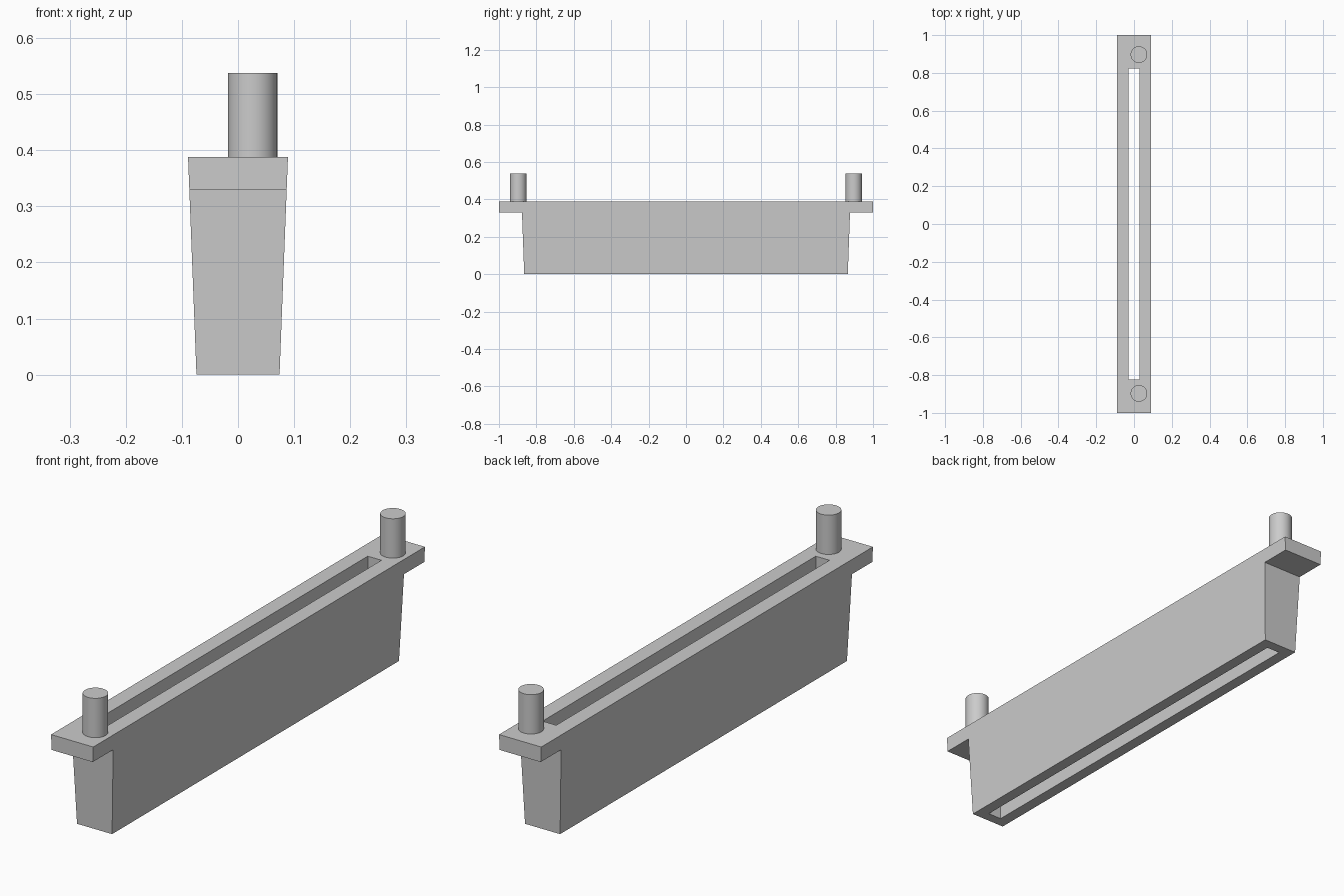
import bpy
import bmesh

if "Cube" in bpy.data.objects:
    bpy.data.objects.remove(bpy.data.objects["Cube"])

TOP = 0.388          # height of the body's upper face
FLANGE_Z = 0.33      # underside of the end tabs
PIN_TOP = 0.538

grey = bpy.data.materials.new("light grey")
grey.diffuse_color = (0.6, 0.6, 0.6, 1)
grey.use_nodes = True
grey.node_tree.nodes["Principled BSDF"].inputs["Base Color"].default_value = grey.diffuse_color


def half_width(z):
    """Half thickness of the body, with draft from bottom to top."""
    return 0.074 + 0.015 * z / TOP


# Body: T-shaped side profile spanned between two drafted sides
half = [(0.865, 0), (0.877, FLANGE_Z), (1.0, FLANGE_Z), (1.0, TOP)]
profile = half + [(-y, z) for y, z in reversed(half)]
bm = bmesh.new()
right, left = [[bm.verts.new((s * half_width(z), y, z)) for y, z in profile]
               for s in (1, -1)]
bm.faces.new(right)
bm.faces.new(left[::-1])
for i in range(len(profile)):
    j = (i + 1) % len(profile)
    bm.faces.new((right[i], left[i], left[j], right[j]))
bmesh.ops.recalc_face_normals(bm, faces=bm.faces)
mesh = bpy.data.meshes.new("slotted_body")
bm.to_mesh(mesh)
bm.free()
body = bpy.data.objects.new("slotted_body", mesh)
bpy.context.collection.objects.link(body)
mesh.materials.append(grey)

# Long slot cut straight through from top to bottom
bpy.ops.mesh.primitive_cube_add(size=1, location=(0, 0, TOP / 2))
cutter = bpy.context.object
cutter.name = "slot_cutter"
cutter.scale = (0.058, 1.648, 1)
cutter.hide_render = True
cutter.data.materials.append(grey)
cut = body.modifiers.new("slot", 'BOOLEAN')
cut.operation = 'DIFFERENCE'
cut.solver = 'EXACT'
cut.object = cutter
bpy.context.view_layer.objects.active = body
bpy.ops.object.modifier_apply(modifier=cut.name)
bpy.data.objects.remove(cutter)

# Round pins standing on the end tabs, offset to the right
for name, y in (("front_pin", -0.897), ("back_pin", 0.897)):
    bpy.ops.mesh.primitive_cylinder_add(
        vertices=48, radius=0.044, depth=PIN_TOP - TOP,
        location=(0.026, y, (PIN_TOP + TOP) / 2))
    pin = bpy.context.object
    pin.name = name
    pin.data.materials.append(grey)
    bpy.ops.object.shade_smooth_by_angle()
